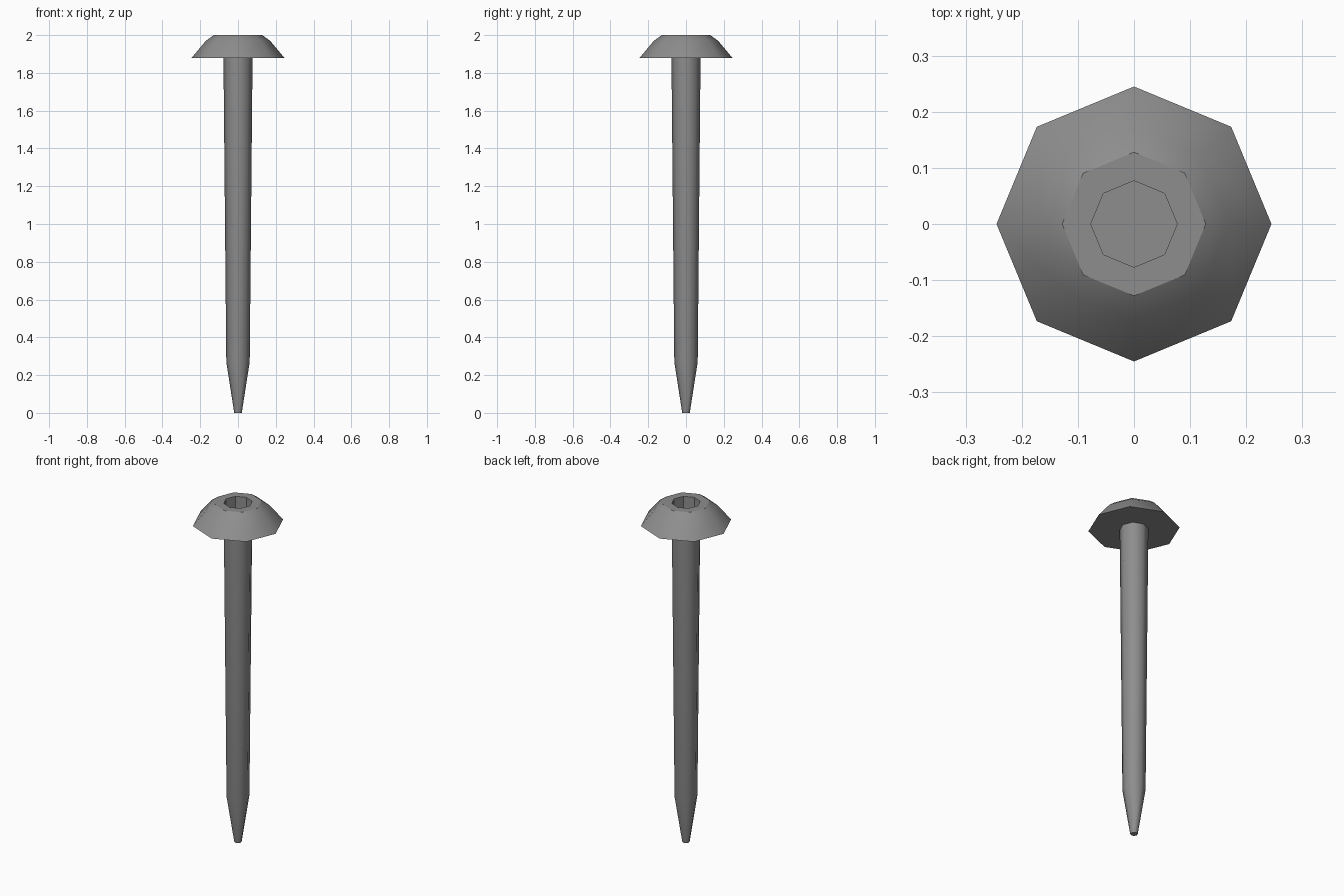
import bpy, bmesh, math

if "Cube" in bpy.data.objects:
    bpy.data.objects.remove(bpy.data.objects["Cube"])

SIDES = 8

# Dark grey metal
metal = bpy.data.materials.new("dark_metal")
metal.diffuse_color = (0.27, 0.27, 0.27, 1)
metal.use_nodes = True
metal.node_tree.nodes["Principled BSDF"].inputs["Base Color"].default_value = metal.diffuse_color

def lathe(name, profile, smooth_deg, closed=False):
    """Revolve (radius, z) points into an eight-sided solid; cap ends if not closed."""
    bm = bmesh.new()
    rings = [[bm.verts.new((r * math.cos(math.tau * i / SIDES),
                            r * math.sin(math.tau * i / SIDES), z))
              for i in range(SIDES)] for r, z in profile]
    pairs = list(zip(rings, rings[1:]))
    if closed:
        pairs.append((rings[-1], rings[0]))
    else:
        bm.faces.new(rings[0][::-1])
        bm.faces.new(rings[-1])
    for a, b in pairs:
        for i in range(SIDES):
            j = (i + 1) % SIDES
            bm.faces.new((a[i], a[j], b[j], b[i]))
    bmesh.ops.recalc_face_normals(bm, faces=bm.faces)
    mesh = bpy.data.meshes.new(name)
    bm.to_mesh(mesh)
    bm.free()
    mesh.materials.append(metal)
    obj = bpy.data.objects.new(name, mesh)
    bpy.context.collection.objects.link(obj)
    bpy.ops.object.select_all(action='DESELECT')
    obj.select_set(True)
    bpy.context.view_layer.objects.active = obj
    bpy.ops.object.shade_smooth_by_angle(angle=math.radians(smooth_deg))
    return obj

# Tapered shank with a blunt point; its top closes the socket floor
lathe("shank", [(0.02, 0), (0.062, 0.27), (0.077, 1.88)], 46)

# Domed head with a recessed socket
lathe("head", [(0.077, 1.88), (0.245, 1.88), (0.17, 1.97),
               (0.128, 2.0), (0.077, 2.0)], 37, closed=True)
